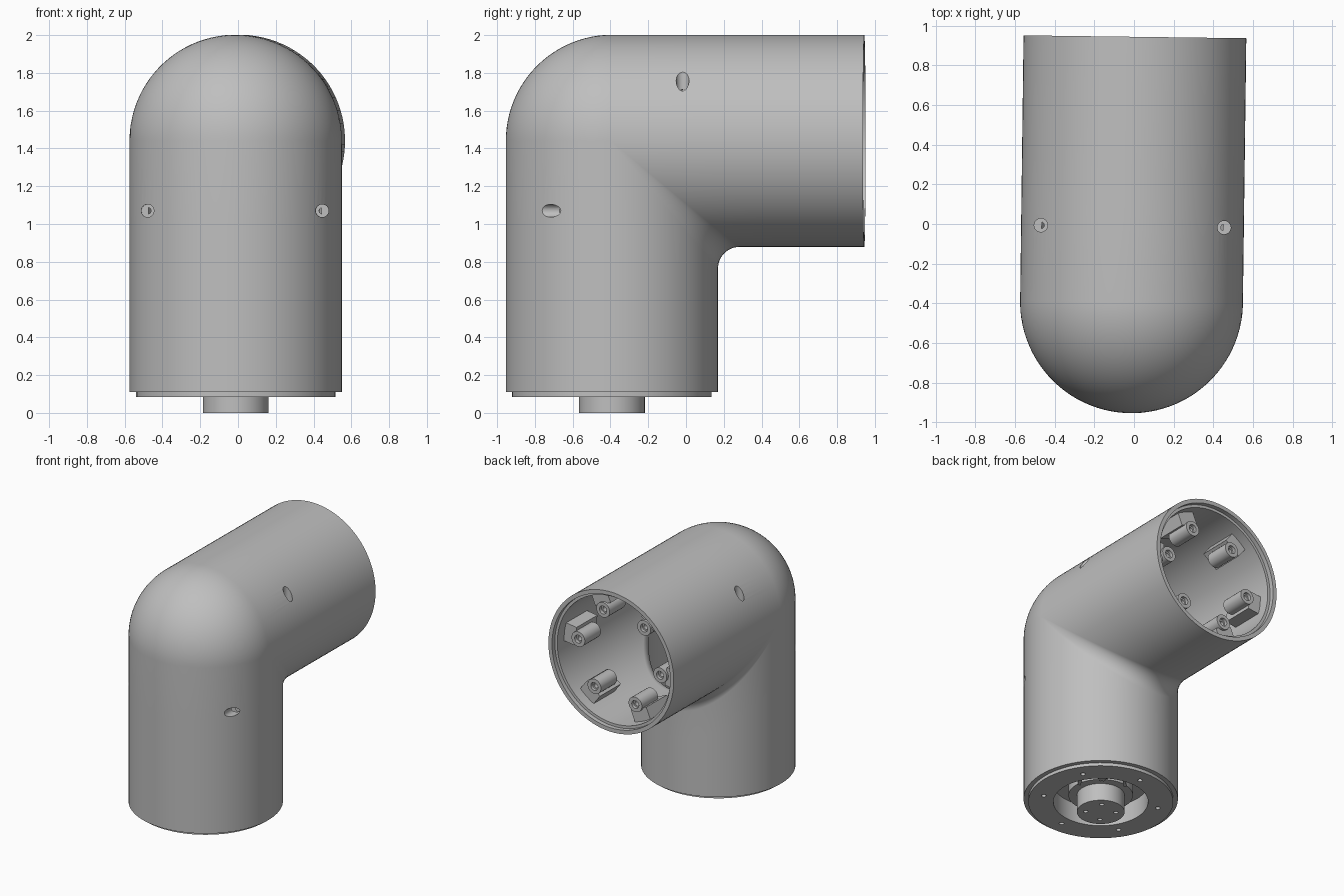
import bpy, bmesh, math
from math import sin, cos, pi, radians
from mathutils import Matrix, Vector

if "Cube" in bpy.data.objects:
    bpy.data.objects.remove(bpy.data.objects["Cube"])

T, R = Matrix.Translation, Matrix.Rotation
# whole model sits on the upright tube axis, turned very slightly
ROOT = T((-0.0125, -0.392, 0)) @ R(-0.0129, 4, 'Z')
ZC, RAD, END, WALL = 1.44, 0.562, 1.336, 0.508

grey = bpy.data.materials.new("plain_grey")
grey.diffuse_color = (0.52, 0.52, 0.52, 1)
grey.use_nodes = True
grey.node_tree.nodes["Principled BSDF"].inputs["Base Color"].default_value = grey.diffuse_color


def finish(name, bm, matrix=Matrix()):
    bmesh.ops.recalc_face_normals(bm, faces=bm.faces)
    me = bpy.data.meshes.new(name)
    bm.to_mesh(me)
    bm.free()
    me.transform(ROOT @ matrix)
    me.materials.append(grey)
    me.shade_smooth()
    me.set_sharp_from_angle(angle=radians(32))
    ob = bpy.data.objects.new(name, me)
    bpy.context.scene.collection.objects.link(ob)
    return ob


def grid(name, columns, matrix=Matrix()):
    """Solid from columns of points, closed in both directions."""
    bm = bmesh.new()
    vs = [[bm.verts.new(p) for p in col] for col in columns]
    n, m = len(vs), len(vs[0])
    for i in range(n):
        a, b = vs[i], vs[(i + 1) % n]
        for j in range(m):
            k = (j + 1) % m
            bm.faces.new((a[j], b[j], b[k], a[k]))
    return finish(name, bm, matrix)


def lathe(name, profile, matrix=Matrix(), seg=32):
    cols = [[(r * cos(2 * pi * i / seg), r * sin(2 * pi * i / seg), z) for r, z in profile]
            for i in range(seg)]
    return grid(name, cols, matrix)


def ring(name, r_in, r_out, z0, z1, matrix=Matrix(), seg=32):
    return lathe(name, [(r_in, z0), (r_out, z0), (r_out, z1), (r_in, z1)], matrix, seg)


def cylinder(name, r, z0, z1, matrix=Matrix(), seg=32):
    bm = bmesh.new()
    bmesh.ops.create_cone(bm, cap_ends=True, segments=seg, radius1=r, radius2=r, depth=z1 - z0,
                          matrix=T((0, 0, (z0 + z1) / 2)))
    return finish(name, bm, matrix)


def box(name, lo, hi, matrix=Matrix(), wedge=0):
    """Box; wedge pulls the low inner edge out to the high x side."""
    bm = bmesh.new()
    bmesh.ops.create_cube(bm, size=1)
    for v in bm.verts:
        v.co = Vector([lo[i] if v.co[i] < 0 else hi[i] for i in range(3)])
        if wedge and v.co.x == lo[0] and v.co.z == lo[2]:
            v.co.x += wedge
    return finish(name, bm, matrix)


def cut(ob, cutters):
    for c in cutters:
        c.hide_render = True
        mod = ob.modifiers.new("cut", 'BOOLEAN')
        mod.operation, mod.solver, mod.object = 'DIFFERENCE', 'EXACT', c
    dg = bpy.context.evaluated_depsgraph_get()
    me = bpy.data.meshes.new_from_object(ob.evaluated_get(dg))
    ob.modifiers.clear()
    ob.data = me
    me.shade_smooth()
    me.set_sharp_from_angle(angle=radians(32))
    for c in cutters:
        bpy.data.objects.remove(c)


# elbow shell: round outer bend, filleted inner corner
def path(rad, phi, steps=24):
    d, x = rad * cos(phi), rad * sin(phi)
    r = -d if d < 0 else 0.2 * d
    bend = []
    for i in range(steps + 1):
        t = pi / 2 * i / steps
        bend.append((x, d + r - r * cos(t), ZC - d - r + r * sin(t)))
    z0, z1, y0 = 0.11, bend[0][2], bend[-1][1]
    end = END if rad == RAD else END - 0.035
    rise = [(x, d, z0 + (z1 - z0) * f / 3) for f in range(3)]
    run = [(x, y0 + (end - y0) * f / 3, ZC - d) for f in (1, 2, 3)]
    return rise + bend + run


SEG = 96
columns = []
for i in range(SEG):
    phi = 2 * pi * (i + 0.5) / SEG
    c, s = cos(phi), sin(phi)
    lip = [(0.53 * s, y, ZC - 0.53 * c) for y in (END, END - 0.035)]
    columns.append(path(RAD, phi) + lip + path(WALL, phi)[::-1])
shell = grid("elbow_shell", columns)

# screw holes in the front and top of the shell, with seats behind them
cutters = []
for side in (-1, 1):
    for place, m in (("front", T((side * 0.462, -0.22, 1.07)) @ R(pi / 2, 4, 'X')),
                     ("top", T((side * 0.462, 0.38, ZC + 0.22)))):
        cutters.append(cylinder("hole_cutter", 0.034, 0, 0.4, m, 24))
        ring(place + "_screw_seat", 0.017, 0.045, -0.12, 0.0005, m, 24)
cut(shell, cutters)

# six screw bosses with wedge brackets inside the open end
mouth = T((0, END, ZC)) @ R(-pi / 2, 4, 'X')
for k in range(6):
    m = mouth @ R(radians(-7 - 60 * k), 4, 'Z')
    ring("mouth_boss", 0.032, 0.06, -0.30, -0.10, m @ T((0.37, 0, 0)), 24)
    ring("boss_step", 0.02, 0.04, -0.28, -0.125, m @ T((0.37, 0, 0)), 24)
    box("boss_bracket", (0.408, -0.075, -0.38), (0.52, 0.075, -0.12), m, 0.1)

# base plate with recess
plate = lathe("base_plate", [(0.345, 0.085), (0.528, 0.085), (0.528, 0.115), (0.375, 0.115),
                             (0.375, 0.27), (0.02, 0.27), (0.02, 0.24), (0.345, 0.24)], seg=72)
cut(plate, [cylinder("hole_cutter", 0.018, 0, 0.2,
                     R(radians(33 + 60 * k), 4, 'Z') @ T((0.425, 0, 0)), 16) for k in range(6)])

# hub, collar and recess ribs
hub = cylinder("centre_hub", 0.174, 0, 0.26, seg=48)
cut(hub, [cylinder("hole_cutter", 0.017, -0.1, 0.03,
                   R(radians(54 + 90 * k), 4, 'Z') @ T((0.11, 0, 0)), 16) for k in range(4)])
ring("hub_collar", 0.165, 0.235, 0.14, 0.25, seg=48)
for a, tilt in ((20, 40), (45, -40), (62, 40), (88, -40)):
    m = R(radians(a), 4, 'Z') @ T((0.285, 0, 0)) @ R(radians(tilt), 4, 'Z')
    box("recess_rib", (-0.08, -0.011, 0.13), (0.08, 0.011, 0.245), m)
